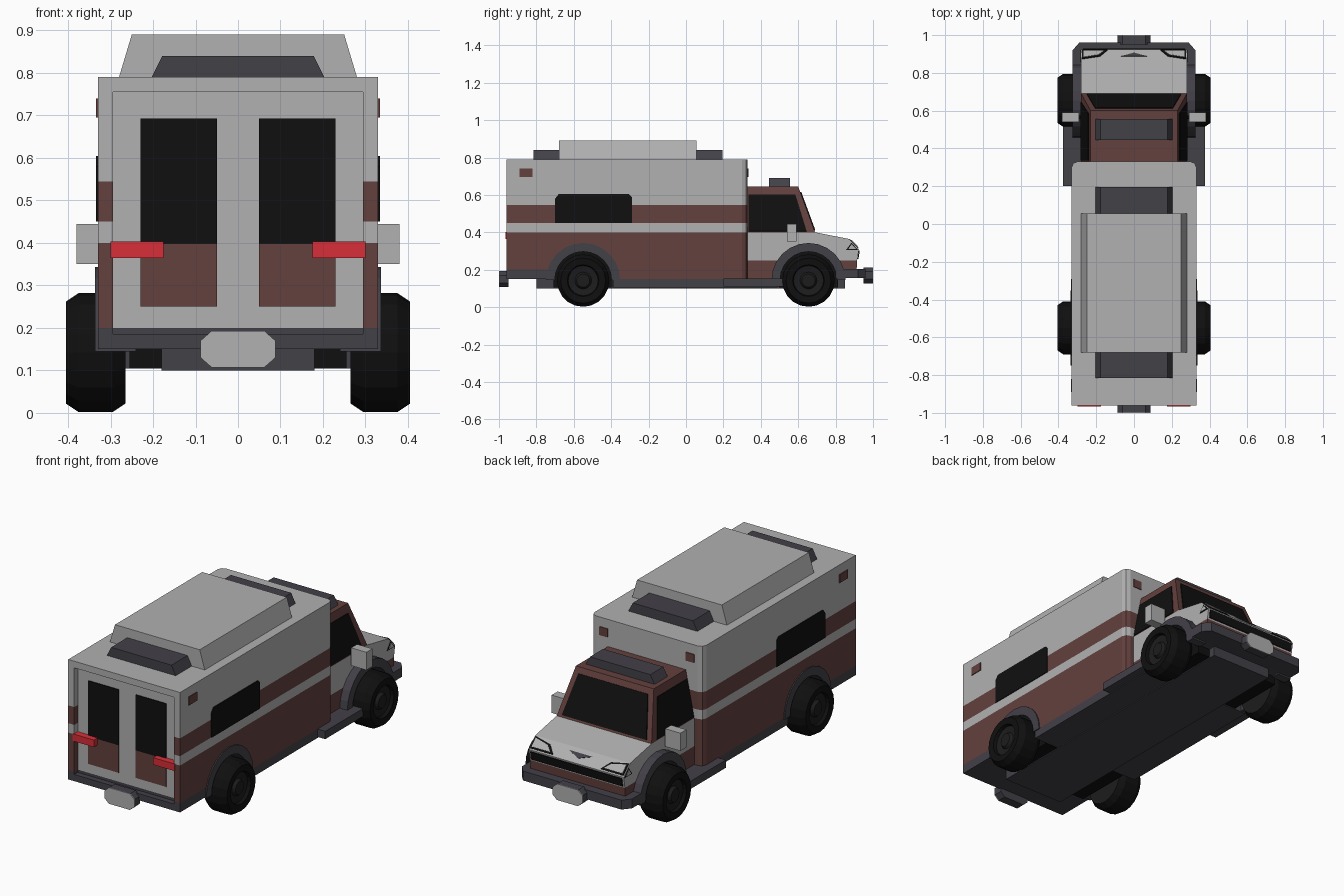
import bpy, bmesh, math
from mathutils import Vector

if "Cube" in bpy.data.objects:
    bpy.data.objects.remove(bpy.data.objects["Cube"])

def material(name, rgb):
    m = bpy.data.materials.new(name)
    m.diffuse_color = (*rgb, 1)
    m.use_nodes = True
    m.node_tree.nodes["Principled BSDF"].inputs["Base Color"].default_value = m.diffuse_color
    return m

WHITE = material("off_white", (0.44, 0.44, 0.44))
MAROON = material("maroon", (0.125, 0.052, 0.048))
GREY = material("dark_grey", (0.055, 0.052, 0.064))
BLACK = material("black", (0.005, 0.005, 0.005))
RED = material("signal_red", (0.68, 0.028, 0.04))
HUB = material("hub_black", (0.012, 0.012, 0.012))

def finish(name, bm, mats, mirror=False):
    bmesh.ops.recalc_face_normals(bm, faces=bm.faces)
    me = bpy.data.meshes.new(name)
    bm.to_mesh(me)
    bm.free()
    for m in mats:
        me.materials.append(m)
    ob = bpy.data.objects.new(name, me)
    bpy.context.collection.objects.link(ob)
    if mirror:
        ob.modifiers.new("mirror", 'MIRROR')
    return ob

def prism(pts, vec):
    """Extrude a 3D outline along a vector."""
    bm = bmesh.new()
    f = bm.faces.new([bm.verts.new(p) for p in pts])
    new = bmesh.ops.extrude_face_region(bm, geom=[f])["geom"]
    bmesh.ops.translate(bm, vec=vec, verts=[v for v in new if isinstance(v, bmesh.types.BMVert)])
    bmesh.ops.recalc_face_normals(bm, faces=bm.faces)
    return bm

def solid(name, pts, vec, mat, mirror=False):
    return finish(name, prism(pts, vec), [mat], mirror)

def box(name, x, y, z, mat, mirror=False):
    pts = [(x[0], y[0], z[0]), (x[1], y[0], z[0]), (x[1], y[1], z[0]), (x[0], y[1], z[0])]
    return solid(name, pts, (0, 0, z[1] - z[0]), mat, mirror)

def side(x, yz):
    return [(x, y, z) for y, z in yz]

def arc(y, r, n=12, a0=0.0):
    """Arch from front to back above a wheel."""
    return [(y + r * math.cos(a), 0.145 + r * math.sin(a))
            for a in (a0 + (math.pi - 2 * a0) * i / n for i in range(n + 1))]

def bands(bm, heights):
    for h in heights:
        bmesh.ops.bisect_plane(bm, geom=bm.verts[:] + bm.edges[:] + bm.faces[:],
                               dist=1e-5, plane_co=(0, 0, h), plane_no=(0, 0, 1))

REAR, FRONT = -0.55, 0.655

# Rear box body with wheel arches, rounded front corners and recessed back panel
profile = [(-0.96, 0.15), (-0.96, 0.79), (0.33, 0.79), (0.33, 0.15)] + arc(REAR, 0.155, a0=0.033)
bm = prism(side(-0.33, profile), (0.66, 0, 0))
corners = [e for e in bm.edges if all(v.co.y > 0.32 for v in e.verts)
           and abs(e.verts[0].co.x - e.verts[1].co.x) < 0.01]
bmesh.ops.bevel(bm, geom=corners, offset=0.03, segments=2, profile=0.5, affect='EDGES')
back = min(bm.faces, key=lambda f: f.calc_center_median().y)
bmesh.ops.inset_individual(bm, faces=[back], thickness=0.05)
panel = bmesh.ops.extrude_discrete_faces(bm, faces=[back])["faces"][0]
bmesh.ops.translate(bm, vec=(0, 0.03, 0), verts=panel.verts)
bands(bm, (0.2, 0.4, 0.45, 0.545))
bm.normal_update()
for f in bm.faces:
    c = f.calc_center_median()
    recess = abs(c.x) < 0.29 and -0.959 < c.y < -0.92
    if f.normal.z < -0.5 and not recess or (c.z < 0.2 and c.y < -0.7):
        f.material_index = 2
    elif not recess and (c.z < 0.4 or 0.45 < c.z < 0.545):
        f.material_index = 1
finish("box_body", bm, [WHITE, MAROON, GREY])

# Cab and hood, narrowing above the belt line
def cab_x(z):
    return 0.28 - 0.05 * max(0, z - 0.4) / 0.245

profile = [(0.31, 0.15), (0.31, 0.645), (0.6, 0.645), (0.69, 0.4), (0.87, 0.365),
           (0.925, 0.31), (0.915, 0.25), (0.91, 0.16)] + arc(FRONT, 0.155, a0=0.033)
bm = prism(side(-0.28, profile), (0.56, 0, 0))
bands(bm, (0.25, 0.4))
for v in bm.verts:
    v.co.x = math.copysign(cab_x(v.co.z), v.co.x)
bm.normal_update()
for f in bm.faces:
    z = f.calc_center_median().z
    f.material_index = 2 if f.normal.z < -0.5 else (0 if 0.25 < z < 0.401 else 1)
finish("cab", bm, [WHITE, MAROON, GREY])

# Cab glass
glass = [(cab_x(z) - 0.002, y, z) for y, z in ((0.335, 0.405), (0.335, 0.6), (0.585, 0.6), (0.645, 0.405))]
solid("cab_side_window", glass, (0.006, 0, 0.001), BLACK, True)

def shield(x, z):
    return (x, 0.69 - 0.09 * (z - 0.4) / 0.245, z)

solid("windshield", [shield(-0.25, 0.41), shield(0.25, 0.41), shield(0.205, 0.615), shield(-0.205, 0.615)],
      (0, 0.005, 0.002), BLACK)

# Grille, headlights and hood vent
solid("grille", [(-0.27, 0.917, 0.258), (0.27, 0.917, 0.258), (0.27, 0.924, 0.302), (-0.27, 0.924, 0.302)],
      (0, 0.005, 0), BLACK)

def nose(x, t, lift=0.0):
    return (x, 0.87 + 0.055 * t + lift, 0.365 - 0.055 * t + lift)

solid("headlight_rim", [nose(0.14, 0.9), nose(0.275, 0.9), nose(0.275, 0.05), nose(0.18, 0.3)],
      (0, 0.003, 0.003), BLACK, True)
solid("headlight_lens", [nose(0.158, 0.8, 0.002), nose(0.268, 0.8, 0.002), nose(0.268, 0.17, 0.002),
                         nose(0.188, 0.4, 0.002)], (0, 0.003, 0.003), WHITE, True)
solid("side_lamp_rim", side(0.278, [(0.855, 0.305), (0.92, 0.305), (0.885, 0.345)]), (0.004, 0, 0), BLACK, True)
solid("side_lamp_lens", side(0.28, [(0.867, 0.31), (0.91, 0.31), (0.886, 0.337)]), (0.004, 0, 0), WHITE, True)
solid("hood_vent", [nose(-0.07, 0.3), nose(0.07, 0.3), nose(0, 0.65)], (0, 0.002, 0.002), GREY)

# Box side windows, marker lamps
solid("side_window", side(0.328, [(-0.7, 0.45), (-0.29, 0.45), (-0.29, 0.59), (-0.305, 0.605),
                                  (-0.68, 0.605), (-0.7, 0.58)]), (0.006, 0, 0), BLACK, True)
box("side_marker", (0.328, 0.334), (-0.89, -0.82), (0.695, 0.74), MAROON, True)
box("front_marker", (0.23, 0.28), (0.328, 0.334), (0.695, 0.74), MAROON, True)

# Back doors
box("door_window", (0.05, 0.23), (-0.935, -0.928), (0.397, 0.693), BLACK, True)
box("door_lower_panel", (0.05, 0.23), (-0.935, -0.928), (0.25, 0.397), MAROON, True)
box("tail_light", (0.175, 0.3), (-0.965, -0.93), (0.365, 0.403), RED, True)

# Roof pod, roof units and cab light bar, all with sloping sides
def roof_block(name, base, top, y, z, mat):
    solid(name, [(-base, y[0], z[0]), (base, y[0], z[0]), (top, y[0], z[1]), (-top, y[0], z[1])],
          (0, y[1] - y[0], 0), mat)

roof_block("roof_pod", 0.28, 0.25, (-0.68, 0.055), (0.79, 0.89), WHITE)
roof_block("rear_roof_unit", 0.203, 0.178, (-0.815, -0.68), (0.79, 0.84), GREY)
roof_block("front_roof_unit", 0.203, 0.178, (0.055, 0.195), (0.79, 0.84), GREY)
roof_block("light_bar", 0.203, 0.178, (0.445, 0.555), (0.645, 0.69), GREY)

# Wing mirrors
box("wing_mirror", (0.29, 0.38), (0.54, 0.59), (0.35, 0.445), WHITE, True)
box("mirror_arm", (0.26, 0.3), (0.555, 0.575), (0.38, 0.4), BLACK, True)

# Bumper, sills, running boards and chassis
bumper = [(-0.325, 0.8), (0.325, 0.8), (0.325, 0.92), (0.29, 0.96), (-0.29, 0.96), (-0.325, 0.92)]
solid("front_bumper", [(x, y, 0.155) for x, y in bumper], (0, 0, 0.05), GREY)
box("sill", (-0.33, 0.33), (-0.39, 0.49), (0.105, 0.152), GREY)
box("running_board", (0.3, 0.375), (0.2, 0.52), (0.11, 0.152), GREY, True)
box("chassis", (-0.18, 0.18), (-0.8, 0.85), (0.1, 0.16), GREY)

# Bumper plates: dark octagonal blocks with pale faces
def octagon(y, zc):
    return [(sx * x, y, zc + sz * z) for sx, sz, flip in ((1, 1, 0), (-1, 1, 1), (-1, -1, 0), (1, -1, 1))
            for x, z in (((0.088, 0.02), (0.062, 0.043))[::-1 if flip else 1])]

for name, y, s, zc in (("rear", -0.95, -1, 0.15), ("front", 0.95, 1, 0.17)):
    solid(name + "_plate_block", octagon(y, zc), (0, s * 0.046, 0), GREY)
    solid(name + "_plate_face", octagon(y + s * 0.046, zc), (0, s * 0.004, 0), WHITE)

# Wheels, arches and wells
tyre = [(0.265, 0), (0.265, 0.12), (0.295, 0.14), (0.375, 0.14), (0.405, 0.12), (0.402, 0.085),
        (0.385, 0.08), (0.38, 0.045), (0.395, 0.035), (0.395, 0)]
for name, y, x in (("rear", REAR, 0.336), ("front", FRONT, 0.325)):
    solid(name + "_arch", side(0.24, arc(y, 0.198) + arc(y, 0.152)[::-1]), (x - 0.24, 0, 0), GREY, True)
    box(name + "_wheel_well", (-0.255, 0.255), (y - 0.158, y + 0.158), (0.105, 0.305), BLACK)
    bm = bmesh.new()
    vs = [bm.verts.new((px, y, 0.145 + r)) for px, r in tyre]
    es = [bm.edges.new(p) for p in zip(vs, vs[1:])]
    bmesh.ops.spin(bm, geom=vs + es, cent=(0, y, 0.145), axis=(1, 0, 0), angle=math.tau, steps=20)
    bmesh.ops.remove_doubles(bm, verts=bm.verts, dist=1e-4)
    for v in bm.verts:
        v.co.z = max(0, v.co.z - 0.003)
    for f in bm.faces:
        c = f.calc_center_median() - Vector((0, y, 0.142))
        f.material_index = int(math.hypot(c.y, c.z) < 0.08)
    finish(name + "_wheel", bm, [BLACK, HUB], True)
